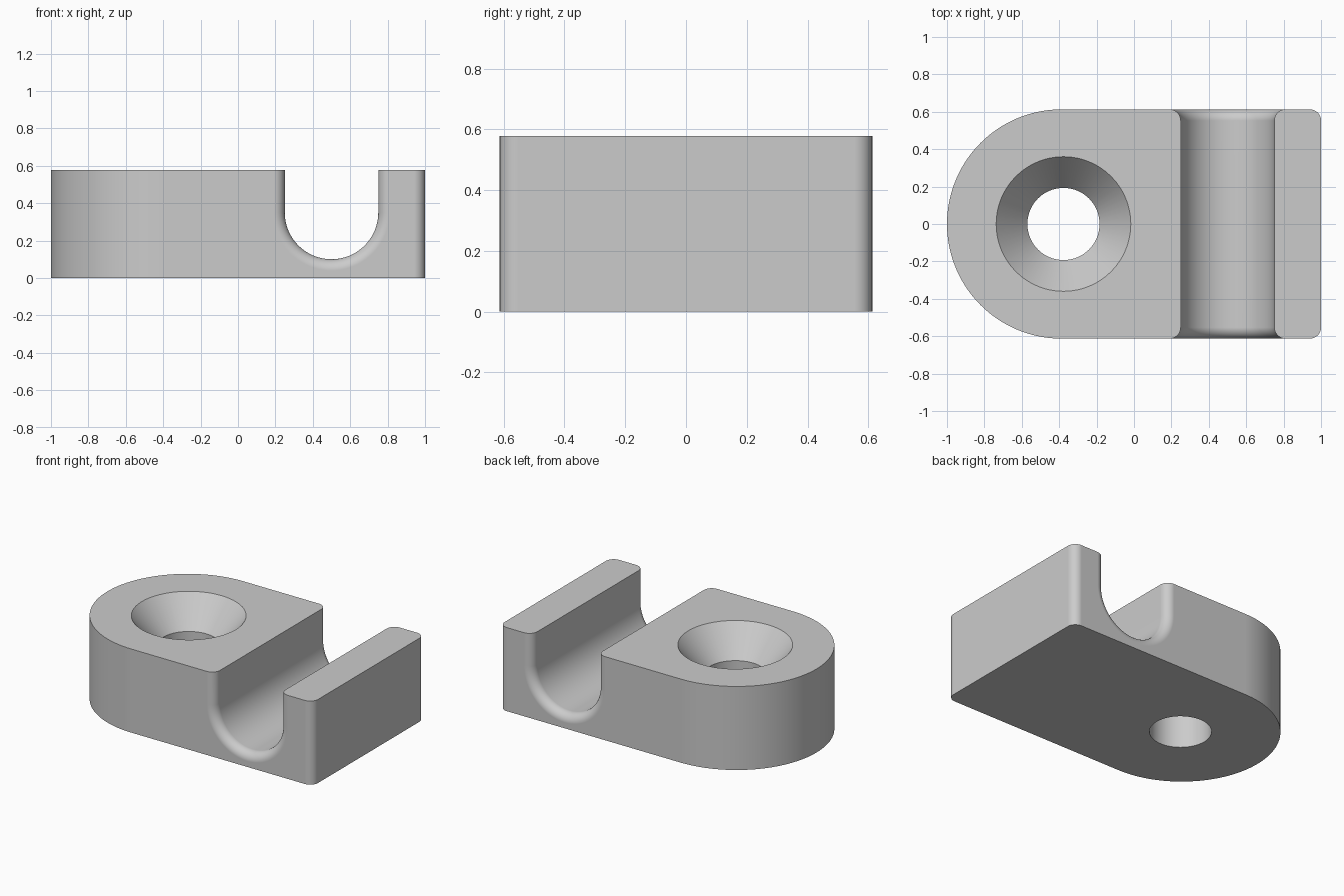
import bpy, bmesh
from math import sin, cos, pi, radians

HALF, HEIGHT, FILLET = 0.613, 0.578, 0.06
HOLE_X, CHANNEL_X, CHANNEL_Z, CHANNEL_R = -0.377, 0.5, 0.35, 0.25

if "Cube" in bpy.data.objects:
    bpy.data.objects.remove(bpy.data.objects["Cube"])

grey = bpy.data.materials.new("light grey")
grey.use_nodes = True
grey.diffuse_color = (0.6, 0.6, 0.6, 1)
grey.node_tree.nodes["Principled BSDF"].inputs["Base Color"].default_value = (0.6, 0.6, 0.6, 1)


def arc(cx, cy, r, start, end, steps):
    angles = [radians(start + (end - start) * i / steps) for i in range(steps + 1)]
    return [(cx + r * cos(a), cy + r * sin(a)) for a in angles]


def loft(name, rings):
    """Skin equal-length rings of points and cap both ends."""
    bm = bmesh.new()
    loops = [[bm.verts.new(p) for p in ring] for ring in rings]
    n = len(loops[0])
    for a, b in zip(loops, loops[1:]):
        for i in range(n):
            j = (i + 1) % n
            bm.faces.new((a[i], a[j], b[j], b[i]))
    bm.faces.new(loops[0])
    bm.faces.new(loops[-1])
    bmesh.ops.recalc_face_normals(bm, faces=bm.faces)
    mesh = bpy.data.meshes.new(name)
    bm.to_mesh(mesh)
    bm.free()
    mesh.materials.append(grey)
    obj = bpy.data.objects.new(name, mesh)
    bpy.context.collection.objects.link(obj)
    return obj


# Block with a round left end and softened right corners
outline = (arc(-1 + HALF, 0, HALF, 90, 270, 64)
           + arc(1 - FILLET, FILLET - HALF, FILLET, -90, 0, 10)
           + arc(1 - FILLET, HALF - FILLET, FILLET, 0, 90, 10))
body = loft("clip_body", [[(x, y, z) for x, y in outline] for z in (0, HEIGHT)])


# U-shaped channel cutter that flares into a fillet at both mouths
def channel_ring(y, r):
    u = ([(CHANNEL_X - r, 0.8)] + arc(CHANNEL_X, CHANNEL_Z, r, 180, 360, 40)
         + [(CHANNEL_X + r, 0.8)])
    return [(x, y, z) for x, z in u]


flare = [(HALF - FILLET + FILLET * sin(t), CHANNEL_R + FILLET * (1 - cos(t)))
         for t in (pi / 2 * i / 10 for i in range(11))]
flare.append((HALF + 0.1, CHANNEL_R + FILLET))
sections = [(-y, r) for y, r in reversed(flare)] + flare
channel = loft("channel_cutter", [channel_ring(y, r) for y, r in sections])


# Countersunk screw hole cutter: straight bore, cone, clearance above
hole_profile = [(0.193, -0.1), (0.193, HEIGHT - 0.2), (0.36, HEIGHT), (0.36, HEIGHT + 0.1)]
hole = loft("screw_hole_cutter",
            [[(x, y, z) for x, y in arc(HOLE_X, 0, r, 0, 360, 64)[:-1]]
             for r, z in hole_profile])

# Cut both shapes and bake the result
for cutter in (channel, hole):
    cutter.hide_render = True
    mod = body.modifiers.new(cutter.name, 'BOOLEAN')
    mod.operation, mod.solver, mod.object = 'DIFFERENCE', 'EXACT', cutter
depsgraph = bpy.context.evaluated_depsgraph_get()
baked = bpy.data.meshes.new_from_object(body.evaluated_get(depsgraph))
body.modifiers.clear()
body.data = baked
for cutter in (channel, hole):
    bpy.data.objects.remove(cutter)

# Smooth curved walls, crisp rims, flat planes kept flat
bpy.ops.object.select_all(action='DESELECT')
body.select_set(True)
bpy.context.view_layer.objects.active = body
bpy.ops.object.shade_smooth_by_angle(angle=radians(30))
weighted = body.modifiers.new("flat_planes", 'WEIGHTED_NORMAL')
weighted.keep_sharp = True
